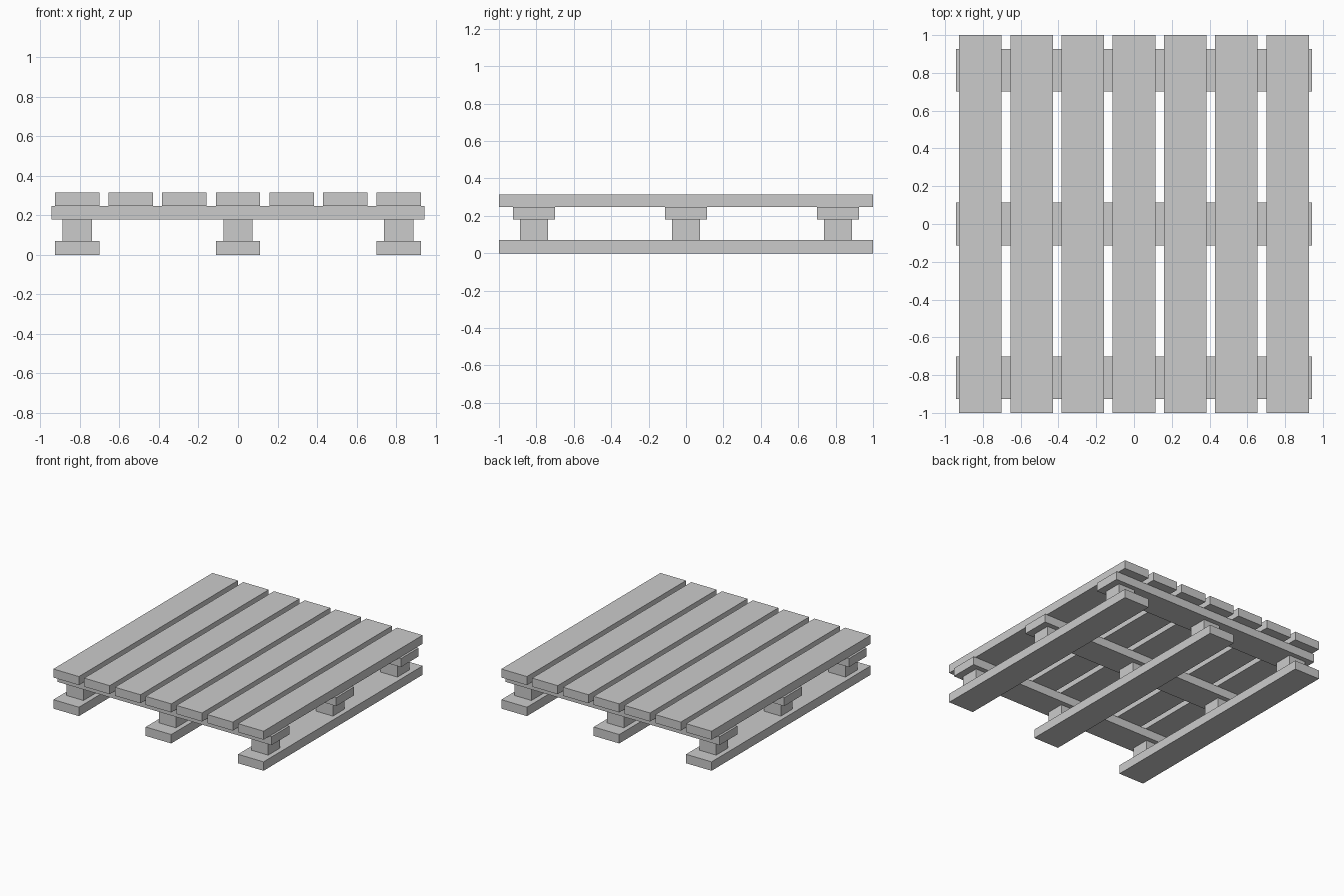
import bpy

if "Cube" in bpy.data.objects:
    bpy.data.objects.remove(bpy.data.objects["Cube"])

PLANK_W = 0.225   # width of every plank
BLOCK_W = 0.148   # square spacer blocks
EDGE = 0.813      # centre of the outermost planks and blocks
ROWS = (-EDGE, 0, EDGE)
Z = (0, 0.071, 0.18, 0.247, 0.315)   # layer heights from the ground up


def box(name, x, y, layer, sx, sy):
    z0, z1 = Z[layer], Z[layer + 1]
    bpy.ops.mesh.primitive_cube_add(size=1, location=(x, y, (z0 + z1) / 2))
    ob = bpy.context.object
    ob.name = name
    ob.scale = (sx, sy, z1 - z0)
    bpy.ops.object.transform_apply(location=False, rotation=False, scale=True)


for x in ROWS:
    # bottom runners along y
    box("bottom_runner", x, 0, 0, PLANK_W, 2)
    # spacer blocks, three per runner
    for y in ROWS:
        box("spacer_block", x, y, 1, BLOCK_W, BLOCK_W)

# cross boards along x
for y in ROWS:
    box("cross_board", 0, y, 2, 1.886, PLANK_W)

# seven deck boards along y
for i in range(-3, 4):
    box("deck_board", i * EDGE / 3, 0, 3, PLANK_W, 2)
